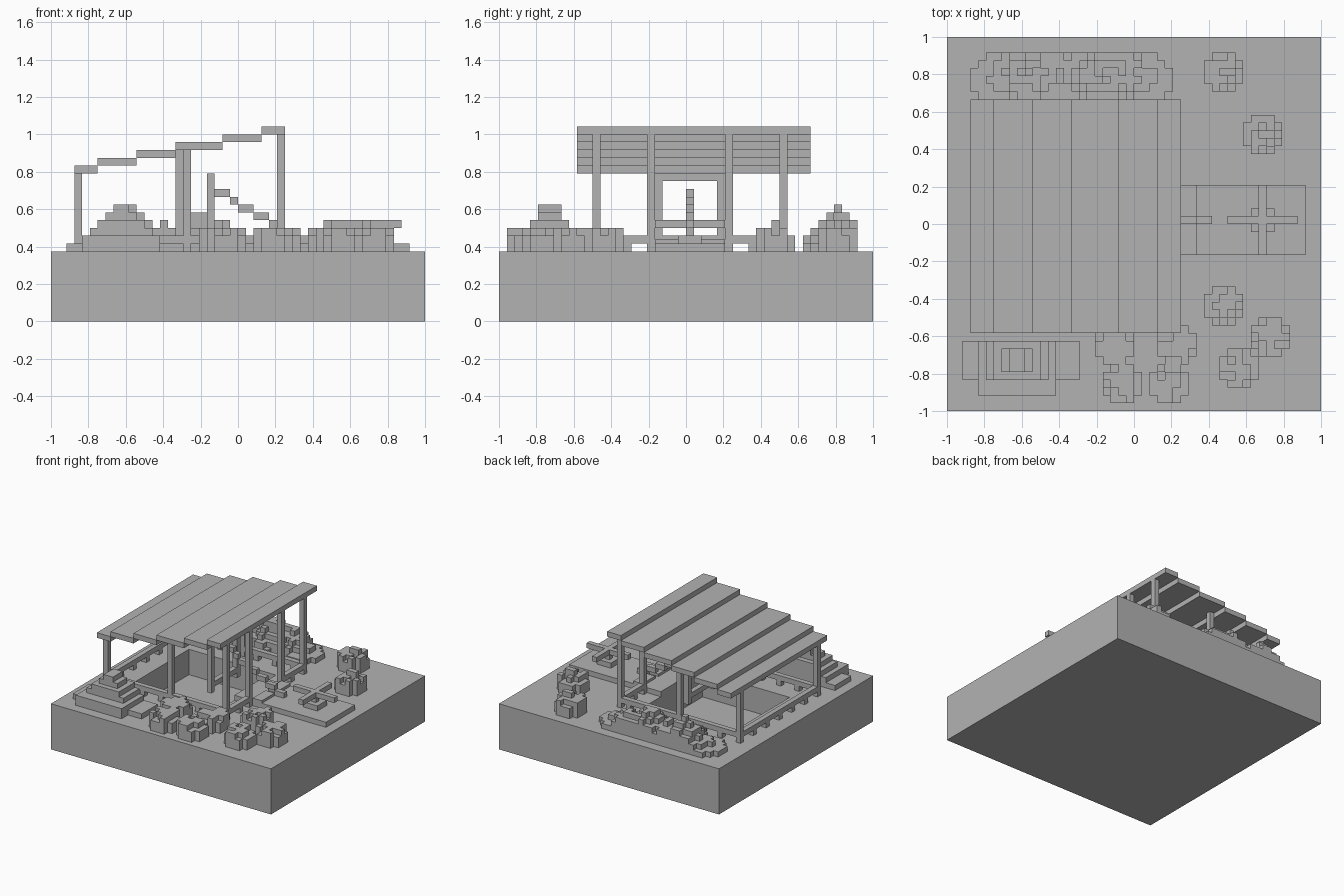
import bpy, bmesh, random

U = 1 / 24          # one voxel
GROUND = 9          # ground level in voxels
random.seed(4)

old = bpy.data.objects.get("Cube")
if old:
    bpy.data.objects.remove(old, do_unlink=True)

grey = bpy.data.materials.new("plain grey")
grey.use_nodes = True
grey.diffuse_color = (0.45, 0.45, 0.45, 1)
grey.node_tree.nodes["Principled BSDF"].inputs["Base Color"].default_value = (0.45, 0.45, 0.45, 1)


def place(i, j, k):
    """Voxel corner to model space."""
    return (i * U - 1, j * U - 1, k * U)


def finish(name, bm):
    mesh = bpy.data.meshes.new(name)
    bm.to_mesh(mesh)
    bm.free()
    mesh.materials.append(grey)
    ob = bpy.data.objects.new(name, mesh)
    bpy.context.scene.collection.objects.link(ob)
    return ob


def add_box(bm, x0, x1, y0, y1, z0, z1):
    verts = bmesh.ops.create_cube(bm, size=1)["verts"]
    for v in verts:
        v.co = place(x1 if v.co.x > 0 else x0, y1 if v.co.y > 0 else y0, z1 if v.co.z > 0 else z0)
    return verts


def boxes(name, items):
    bm = bmesh.new()
    for item in items:
        add_box(bm, *item)
    return finish(name, bm)


def shrub(name, heights):
    """Column heights on the voxel grid, with only the outer faces built."""
    bm = bmesh.new()

    def quad(*corners):
        bm.faces.new([bm.verts.new(place(*c)) for c in corners])

    for (i, j), h in heights.items():
        quad((i, j, h), (i + 1, j, h), (i + 1, j + 1, h), (i, j + 1, h))
        sides = {(0, -1): ((i, j), (i + 1, j)), (1, 0): ((i + 1, j), (i + 1, j + 1)),
                 (0, 1): ((i + 1, j + 1), (i, j + 1)), (-1, 0): ((i, j + 1), (i, j))}
        for (dx, dy), (a, b) in sides.items():
            low = heights.get((i + dx, j + dy), GROUND)
            if low < h:
                quad((*a, low), (*b, low), (*b, h), (*a, h))
    bmesh.ops.remove_doubles(bm, verts=bm.verts, dist=U / 100)
    return finish(name, bm)


# Ground block with a sunken pit under the shelter
bm = bmesh.new()
add_box(bm, 0, 48, 0, 48, 0, GROUND)
bm.normal_update()
top = max(bm.faces, key=lambda f: f.normal.z)
bmesh.ops.inset_individual(bm, faces=[top], thickness=0.2)
for v in top.verts:
    v.co = place(26 if v.co.x > 0 else 7, 33 if v.co.y > 0 else 16, GROUND)
bmesh.ops.inset_individual(bm, faces=[top], thickness=0)
for v in top.verts:
    v.co.z -= 5 * U
finish("ground", bm)

# Stepped plank roof
edges = [3, 6, 11, 16, 22, 27, 30]
boxes("roof_planks", [(a, b, 10, 40, 19 + n, 20 + n) for n, (a, b) in enumerate(zip(edges, edges[1:]))])

# Posts up to the planks
posts = [(3, 12, 19), (3, 36, 19), (17, 12, 22), (16, 36, 22)]
posts += [(29, y, 24) for y in (12, 19, 29, 36)]
boxes("roof_posts", [(x, x + 1, y, y + 1, GROUND, z) for x, y, z in posts])

# Sill beams on short footings
sills = [(3, 30, 12, 13), (3, 30, 36, 37), (3, 4, 13, 36), (29, 30, 13, 19), (29, 30, 30, 36)]
boxes("sill_beams", [(*s, 10, 11) for s in sills])
feet = [(3, y) for y in range(12, 37, 4)] + [(29, 16), (29, 32)]
feet += [(x, y) for x in range(7, 29, 4) for y in (12, 36)]
boxes("sill_footings", [(x, x + 1, y, y + 1, 9, 10) for x, y in feet])

# Inner frame with a sloping beam
boxes("inner_frame", [(20, 21, 20, 21, 9, 18), (20, 21, 28, 29, 9, 18), (20, 21, 20, 29, 18, 19),
                      (20, 21, 21, 28, 10, 11)])
slope = [21, 23, 24, 26, 28, 30, 32, 34]
boxes("sloping_beam", [(a, b, 24, 25, 16 - n, 17 - n) for n, (a, b) in enumerate(zip(slope, slope[1:]))])

# Entrance deck, steps and cross-shaped stand
boxes("deck", [(26, 43, 20, 29, 9, 10)])
boxes("deck_steps", [(30, 32, 25, 29, 10, 10.5), (30, 32, 20, 24, 10, 10.5)])
boxes("cross_stand", [(36, 45, 24, 25, 12, 13), (40, 41, 20, 24, 12, 13), (40, 41, 25, 29, 12, 13),
                      (40, 41, 24, 25, 10, 12), (39, 42, 23, 26, 10, 11)])
boxes("deck_end", [(43, 46, 20, 29, 9, 10)])

# Small round bushes
spots = [(35, 43), (40, 35), (35, 13), (41, 9), (37, 5), (29, 8), (21, 8), (22, 3), (28, 3)]
for n, (cx, cy) in enumerate(spots):
    cells = {}
    for dx in range(-2, 3):
        for dy in range(-2, 3):
            d = abs(dx) + abs(dy)
            if d < 4:
                cells[cx + dx, cy + dy] = 12 if d < 2 else 11 + (random.random() < 0.45)
    if n < 2:
        cells[cx, cy] = cells[cx + 1, cy] = 13
    shrub(f"bush_{n + 1}", cells)

# Stepped front shrub
cells = {}
layers = [(2, 17, 4, 9), (4, 14, 2, 9), (5, 13, 4, 9), (6, 12, 4, 9), (7, 11, 5, 8), (8, 10, 5, 8)]
for n, (x0, x1, y0, y1) in enumerate(layers):
    for i in range(x0, x1):
        for j in range(y0, y1):
            cells[i, j] = GROUND + 1 + n
shrub("front_shrub", cells)

# Back hedge made of rounded lumps
cells = {}
for cx, cy, r, h in [(6, 42, 3, 12), (10, 43, 4, 15), (14, 43, 3, 14), (18, 43, 4, 15), (22, 43, 3, 14), (25, 42, 3, 12)]:
    for i in range(cx - r, cx + r + 1):
        for j in range(max(39, cy - r), min(46, cy + r + 1)):
            d = ((i - cx) ** 2 + (j - cy) ** 2) ** 0.5
            if d < r + 0.3:
                z = max(10, round(h - 0.9 * d - random.random()))
                cells[i, j] = max(z, cells.get((i, j), 0))
shrub("back_hedge", cells)
